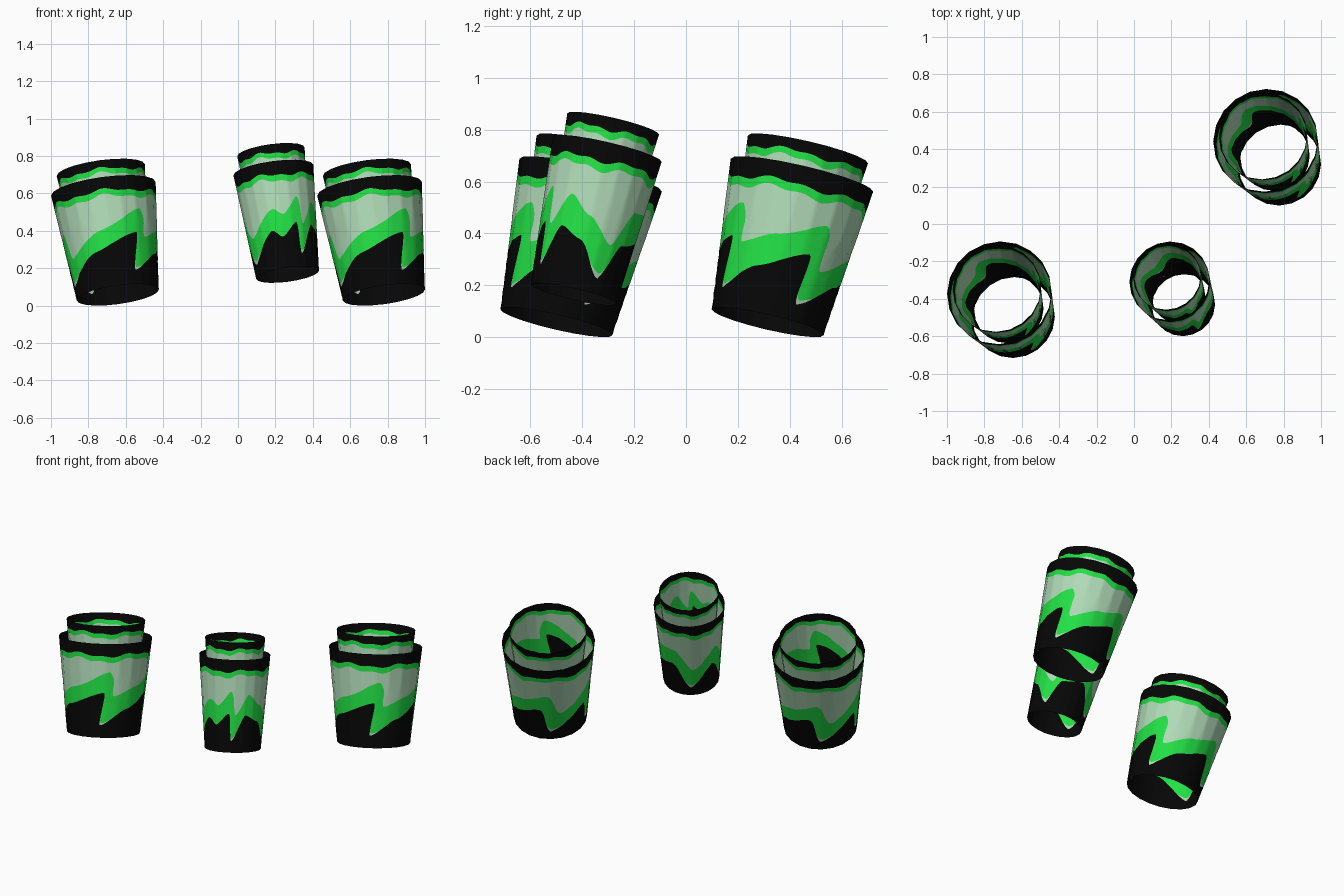
import bpy, bmesh, math
from mathutils import Vector

if "Cube" in bpy.data.objects:
    bpy.data.objects.remove(bpy.data.objects["Cube"])

SIDES, COLS, ROWS = 20, 160, 4
AXIS = Vector((-0.131, 0.225, 0.965)).normalized()   # all cups lean the same way
TILT = Vector((0, 0, 1)).rotation_difference(AXIS)


def material(name, rgb):
    m = bpy.data.materials.new(name)
    m.diffuse_color = (*rgb, 1)
    m.use_nodes = True
    m.node_tree.nodes["Principled BSDF"].inputs["Base Color"].default_value = m.diffuse_color
    return m


MATS = [material("black", (0.002, 0.002, 0.002)),
        material("bright green", (0.016, 0.75, 0.06)),
        material("pale green", (0.44, 0.71, 0.48))]
BLACK, GREEN, PALE = 0, 1, 2

# Drip patterns: angle, top of black, top of lower green (fractions of height)
BIG_DRIPS = [(18, .11, .36), (50, .30, .50), (85, .42, .62), (119, .11, .36),
             (160, .36, .60), (188, .10, .34), (227, .33, .52), (276, .48, .70),
             (291, .13, .44), (320, .30, .53), (358, .45, .66), (378, .11, .36)]
SMALL_DRIPS = [(24, .10, .34), (40, .36, .60), (80, .42, .62), (122, .11, .36),
               (160, .38, .60), (203, .10, .34), (245, .36, .56), (263, .29, .50),
               (286, .42, .66), (298, .12, .40), (317, .40, .62), (345, .33, .50),
               (384, .10, .34)]


def drip(table, deg):
    first = table[0][0]
    a = (deg - first) % 360 + first
    for (a0, g0, p0), (a1, g1, p1) in zip(table, table[1:]):
        if a <= a1:
            t = (a - a0) / (a1 - a0)
            t = 0.3 * t + 0.7 * t * t * (3 - 2 * t)
            return g0 + (g1 - g0) * t, p0 + (p1 - p0) * t
    return table[-1][1:]


def levels(table, deg, lift):
    """Heights where the colour changes, from bottom to top."""
    g, p = drip(table, deg)
    tip = 0.4 * max(0.0, 0.19 - g)            # pale drop at the end of a drip
    g, p = g + 2 * lift, p + 1.5 * lift
    r = math.radians(deg)
    wave = 0.014 * math.sin(5 * r) + 0.009 * math.sin(11 * r + 1)
    return [0, g, g + tip, p, 0.82 + lift + 1.3 * wave, 0.875 + lift + wave, 1]


BANDS = [BLACK, PALE, GREEN, PALE, GREEN, BLACK]


def tube(name, base, start, length, r0, r1, table, lean, lift):
    """Open, tapered, many-sided tube split along the painted colour edges."""
    bm = bmesh.new()
    step = 2 * math.pi / SIDES
    columns = []
    for c in range(COLS):
        deg = 360 * c / COLS
        lv = levels(table, deg, lift)
        hs = [a + (b - a) * k / ROWS for a, b in zip(lv, lv[1:]) for k in range(ROWS)] + [1]
        col = []
        for h in hs:
            th = math.radians(deg + lean * min(h, 0.6))   # drips lean sideways
            r = (r0 + (r1 - r0) * h) * math.cos(step / 2) / math.cos(th % step - step / 2)
            p = Vector((r * math.cos(th), r * math.sin(th), start + length * h))
            col.append(bm.verts.new(TILT @ p + Vector(base)))
        columns.append(col)
    for c in range(COLS):
        a, b = columns[c], columns[(c + 1) % COLS]
        for i in range(len(a) - 1):
            f = bm.faces.new((a[i], b[i], b[i + 1], a[i + 1]))
            f.material_index = BANDS[i // ROWS]
    bmesh.ops.remove_doubles(bm, verts=bm.verts, dist=0.00005)
    me = bpy.data.meshes.new(name)
    bm.to_mesh(me)
    bm.free()
    for m in MATS:
        me.materials.append(m)
    ob = bpy.data.objects.new(name, me)
    bpy.context.collection.objects.link(ob)
    bpy.ops.object.select_all(action='DESELECT')
    ob.select_set(True)
    bpy.context.view_layer.objects.active = ob
    bpy.ops.object.shade_smooth_by_angle(angle=math.radians(30))


# Three cups: base centre, width factor, height factor, drip pattern and lean.
# Each is an outer sleeve and an inner cup, both open at the ends.
CUPS = [("left", (-0.643, -0.50, 0.058), 1.0, 1.0, BIG_DRIPS, 60),
        ("right", (0.78, 0.315, 0.058), 1.0, 1.0, BIG_DRIPS, 60),
        ("small", (0.265, -0.434, 0.166), 0.765, 0.985, SMALL_DRIPS, 25)]
for side, base, s, t, table, lean in CUPS:
    tube(side + "_outer_cup", base, 0, 0.587 * t, 0.222 * s, 0.282 * s, table, lean, 0)
    tube(side + "_inner_cup", base, 0.197 * t, 0.493 * t, 0.187 * s, 0.238 * s, table, lean, 0.03)
